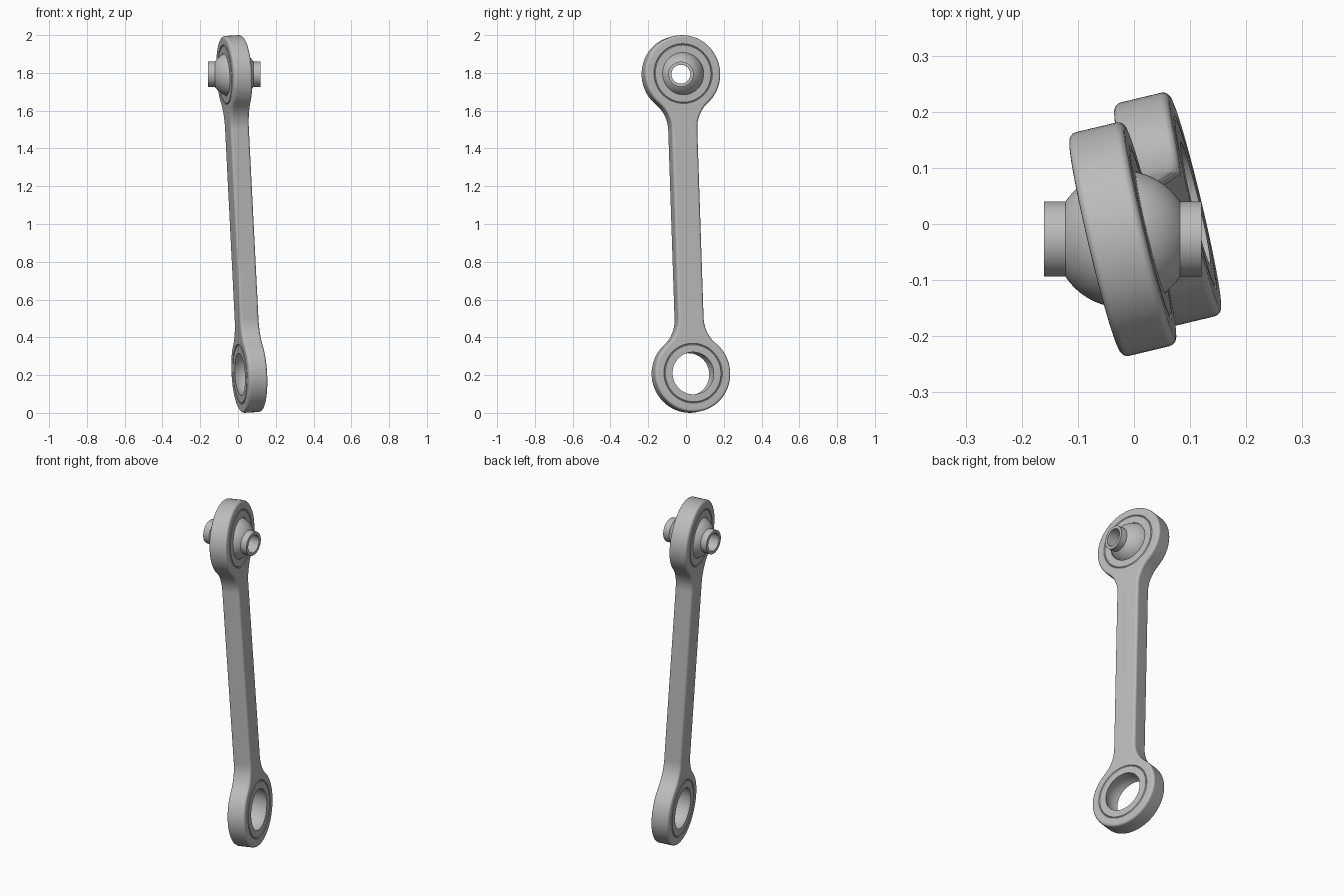
import bpy, bmesh
from math import sin, cos, pi, atan2, sqrt, radians
from mathutils import Vector, Matrix

cube = bpy.data.objects.get("Cube")
if cube:
    bpy.data.objects.remove(cube, do_unlink=True)

# Main sizes
EYE_R, HALF_T, BAR_HW, FILLET = 0.205, 0.051, 0.07, 0.18
RACE_R, BALL_R, SLEEVE_R, BORE_R = 0.155, 0.122, 0.067, 0.05
ROUND, GROOVE = 0.014, 0.004
LOW = Vector((0.06, 0.026, 0.207))
TOP = Vector((-0.02, -0.027, 1.793))
LENGTH = (TOP - LOW).length

# Rod frame: local z runs up the rod, local x through the eyes
up = (TOP - LOW).normalized()
axis = Vector((cos(radians(13.5)), sin(radians(13.5)), 0))
axis = (axis - up * axis.dot(up)).normalized()
side = up.cross(axis)
turn = Matrix((axis, side, up)).transposed().to_4x4()

steel = bpy.data.materials.new("steel_grey")
steel.use_nodes = True
steel.diffuse_color = (0.5, 0.5, 0.5, 1)
steel.node_tree.nodes["Principled BSDF"].inputs["Base Color"].default_value = (0.5, 0.5, 0.5, 1)


def finish(name, bm, matrix):
    bmesh.ops.recalc_face_normals(bm, faces=bm.faces)
    for f in bm.faces:
        f.smooth = True
    mesh = bpy.data.meshes.new(name)
    bm.to_mesh(mesh)
    bm.free()
    mesh.set_sharp_from_angle(angle=radians(30))
    mesh.materials.append(steel)
    ob = bpy.data.objects.new(name, mesh)
    ob.matrix_world = matrix
    bpy.context.collection.objects.link(ob)
    mod = ob.modifiers.new("clean_shading", 'WEIGHTED_NORMAL')
    mod.keep_sharp = True
    return ob


def ring(bm, points):
    return [bm.verts.new(p) for p in points]


def skin(bm, loops, closed=False):
    pairs = list(zip(loops, loops[1:]))
    if closed:
        pairs.append((loops[-1], loops[0]))
    for a, b in pairs:
        for i in range(len(a)):
            j = (i + 1) % len(a)
            bm.faces.new((a[i], a[j], b[j], b[i]))


def circle(x, r, z=0, n=64):
    return [(x, r * cos(2 * pi * i / n), z + r * sin(2 * pi * i / n)) for i in range(n)]


def lathe(name, profile, matrix):
    """Revolve a closed (x, radius) profile about local x."""
    bm = bmesh.new()
    skin(bm, [ring(bm, circle(x, r)) for x, r in profile], closed=True)
    return finish(name, bm, matrix)


def outline(x, inset):
    """Two eyes joined by a filleted bar, shrunk by inset."""
    cy = BAR_HW + FILLET
    cz = sqrt((EYE_R + FILLET) ** 2 - cy ** 2)
    tangent = atan2(cz, cy)
    r, f = EYE_R - inset, FILLET + inset
    n, m = 24, 10
    quarter = []
    for i in range(n + 1):
        a = -pi / 2 + (tangent + pi / 2) * i / n
        quarter.append((r * cos(a), r * sin(a)))
    for i in range(1, m + 1):
        a = pi + tangent * (1 - i / m)
        quarter.append((cy + f * cos(a), cz + f * sin(a)))
    right = quarter + [(y, LENGTH - z) for y, z in reversed(quarter)]
    left = [(-y, z) for y, z in reversed(right[1:-1])]
    return [(x, y, z) for y, z in right + left]


# Rod body: rounded outer wall, two holes, flat sides
bm = bmesh.new()
steps = [i * pi / 8 for i in range(5)]
section = [(-HALF_T + ROUND * (1 - sin(a)), ROUND * (1 - cos(a))) for a in reversed(steps)]
section = [(-HALF_T + ROUND * (1 - cos(a)), ROUND * (1 - sin(a))) for a in steps]
section += [(-x, d) for x, d in reversed(section)]
walls = [[ring(bm, outline(x, d)) for x, d in section]]
hole = [(-HALF_T, RACE_R + GROOVE), (-HALF_T + GROOVE, RACE_R),
        (HALF_T - GROOVE, RACE_R), (HALF_T, RACE_R + GROOVE)]
for z in (0, LENGTH):
    walls.append([ring(bm, circle(x, r, z)) for x, r in hole])
for loops in walls:
    skin(bm, loops)
for end in (0, -1):
    edges = []
    for loops in walls:
        vs = loops[end]
        edges += [bm.edges.get((vs[i - 1], vs[i])) for i in range(len(vs))]
    bmesh.ops.triangle_fill(bm, use_beauty=True, edges=edges)
finish("rod_body", bm, Matrix.Translation(LOW) @ turn)

# Bearing races with a hollow spherical seat
seat_r = BALL_R + 0.001
seat = [HALF_T * (1 - i / 5) for i in range(11)]
race = [(-HALF_T, RACE_R - GROOVE), (-HALF_T + GROOVE, RACE_R),
        (HALF_T - GROOVE, RACE_R), (HALF_T, RACE_R - GROOVE)]
race += [(x, sqrt(seat_r ** 2 - x ** 2)) for x in seat]
for name, place in (("lower_race", LOW), ("upper_race", TOP)):
    lathe(name, race, Matrix.Translation(place) @ turn)

# Swivel ball with a bored sleeve, level along x
reach = 0.14
start = atan2(SLEEVE_R, sqrt(BALL_R ** 2 - SLEEVE_R ** 2))
arc = [pi - start - (pi - 2 * start) * i / 24 for i in range(25)]
ball = [(-reach, BORE_R), (-reach, SLEEVE_R)]
ball += [(BALL_R * cos(a), BALL_R * sin(a)) for a in arc]
ball += [(reach, SLEEVE_R), (reach, BORE_R)]
lathe("swivel_ball", ball, Matrix.Translation(TOP))
